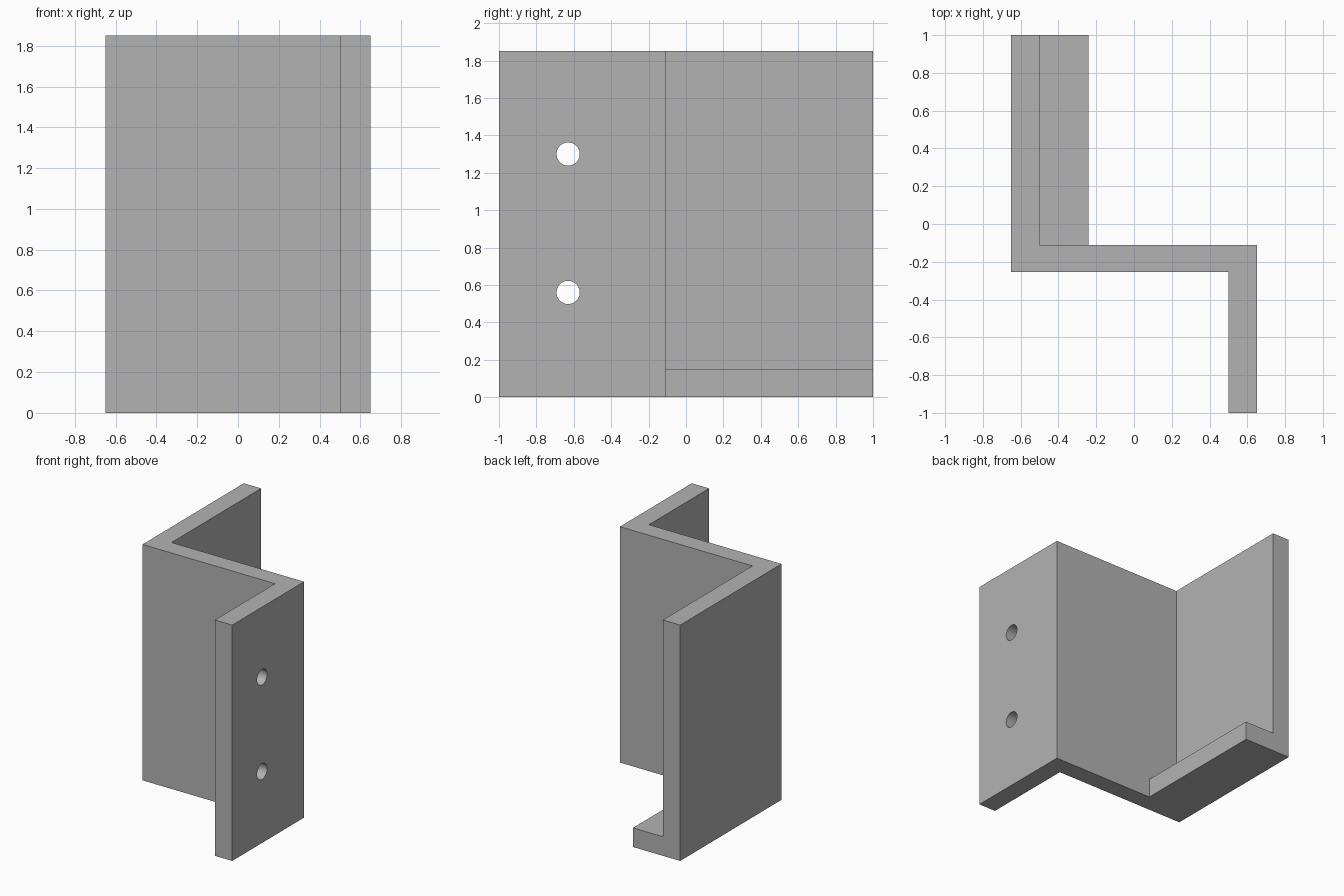
import bpy, bmesh, math

cube = bpy.data.objects.get("Cube")
if cube:
    bpy.data.objects.remove(cube, do_unlink=True)

HEIGHT = 1.85
THICK = 0.15
X, Y = 0.65, 1.0             # half width and half depth
WEB_FRONT, WEB_BACK = -0.255, -0.11

grey = bpy.data.materials.new("grey")
grey.use_nodes = True
color = (0.45, 0.45, 0.45, 1)
grey.diffuse_color = color
grey.node_tree.nodes["Principled BSDF"].inputs["Base Color"].default_value = color


def extrude_outline(name, outline, height):
    """Solid prism from a flat outline standing on the ground."""
    bm = bmesh.new()
    face = bm.faces.new([bm.verts.new((x, y, 0)) for x, y in outline])
    top = bmesh.ops.extrude_face_region(bm, geom=[face])["geom"]
    bmesh.ops.translate(bm, vec=(0, 0, height),
                        verts=[v for v in top if isinstance(v, bmesh.types.BMVert)])
    bmesh.ops.recalc_face_normals(bm, faces=bm.faces)
    mesh = bpy.data.meshes.new(name)
    bm.to_mesh(mesh)
    bm.free()
    mesh.materials.append(grey)
    obj = bpy.data.objects.new(name, mesh)
    bpy.context.collection.objects.link(obj)
    return obj


# Z-shaped wall: rear flange, cross web and front flange
bracket = extrude_outline("bracket_wall", [
    (-X, Y), (-X, WEB_FRONT), (X - THICK, WEB_FRONT), (X - THICK, -Y),
    (X, -Y), (X, WEB_BACK), (THICK - X, WEB_BACK), (THICK - X, Y)], HEIGHT)

# Support lip along the foot of the rear flange
extrude_outline("support_lip", [
    (THICK - X, WEB_BACK), (-0.24, WEB_BACK), (-0.24, Y), (THICK - X, Y)], THICK)

# Two screw holes through the front flange
for label, z in (("lower", 0.56), ("upper", 1.30)):
    bpy.ops.mesh.primitive_cylinder_add(
        vertices=48, radius=0.062, depth=THICK * 2,
        location=(X - THICK / 2, -0.63, z), rotation=(0, math.pi / 2, 0))
    cutter = bpy.context.object
    cutter.name = label + "_hole_cutter"
    cutter.data.materials.append(grey)
    cutter.hide_render = True
    cutter.hide_set(True)
    cut = bracket.modifiers.new(label + "_hole", "BOOLEAN")
    cut.operation = "DIFFERENCE"
    cut.solver = "EXACT"
    cut.object = cutter

# Smooth hole walls, crisp plate edges
bpy.ops.object.select_all(action="DESELECT")
bpy.context.view_layer.update()
bpy.context.view_layer.objects.active = bracket
bracket.select_set(True)
for mod in list(bracket.modifiers):
    bpy.ops.object.modifier_apply(modifier=mod.name)
bpy.ops.object.shade_smooth_by_angle(angle=math.radians(30))
